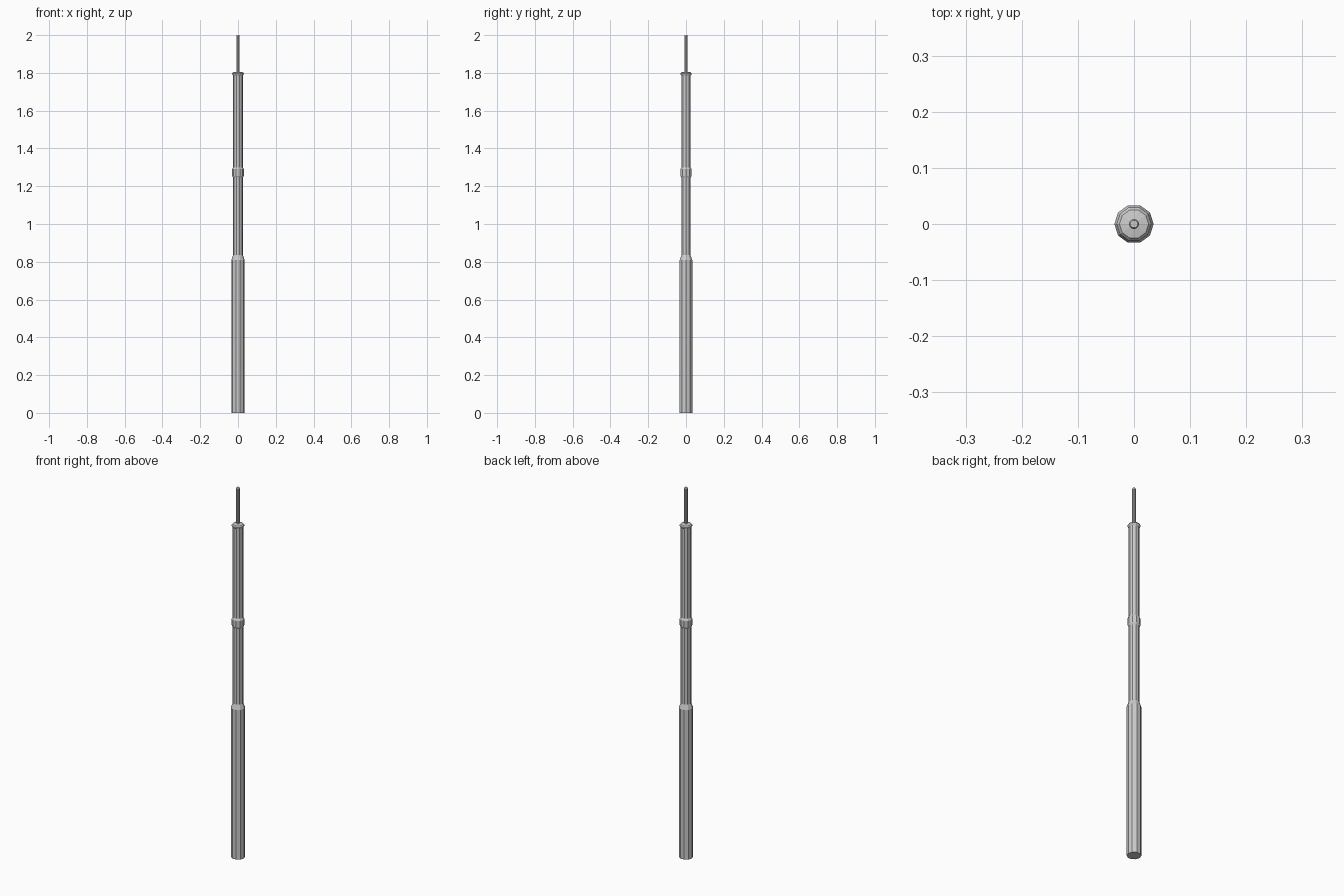
import bpy, bmesh
from math import cos, sin, tau

if "Cube" in bpy.data.objects:
    bpy.data.objects.remove(bpy.data.objects["Cube"])

SIDES = 10


def lathe(name, profile):
    """Closed ten-sided turned part from (radius, height) points."""
    bm = bmesh.new()
    rings = [[bm.verts.new((r * cos(tau * i / SIDES), r * sin(tau * i / SIDES), z))
              for i in range(SIDES)] for r, z in profile]
    for low, high in zip(rings, rings[1:]):
        for i in range(SIDES):
            j = (i + 1) % SIDES
            bm.faces.new((low[i], low[j], high[j], high[i]))
    bm.faces.new(rings[0][::-1])
    bm.faces.new(rings[-1])
    mesh = bpy.data.meshes.new(name)
    bm.to_mesh(mesh)
    bm.free()
    obj = bpy.data.objects.new(name, mesh)
    bpy.context.collection.objects.link(obj)
    return obj


# Thick base tube, narrowing at a shoulder into the slimmer pole,
# with a bevelled collar halfway up and a flared cap
lathe("pole", [
    (0.035, 0.0), (0.035, 0.81), (0.026, 0.835),
    (0.026, 1.245), (0.031, 1.255), (0.031, 1.29), (0.026, 1.30),
    (0.026, 1.785), (0.031, 1.792), (0.031, 1.797), (0.026, 1.803),
    (0.009, 1.806),
])

# Thin rod at the top
lathe("top_rod", [(0.009, 1.80), (0.009, 1.995), (0.007, 2.0)])
